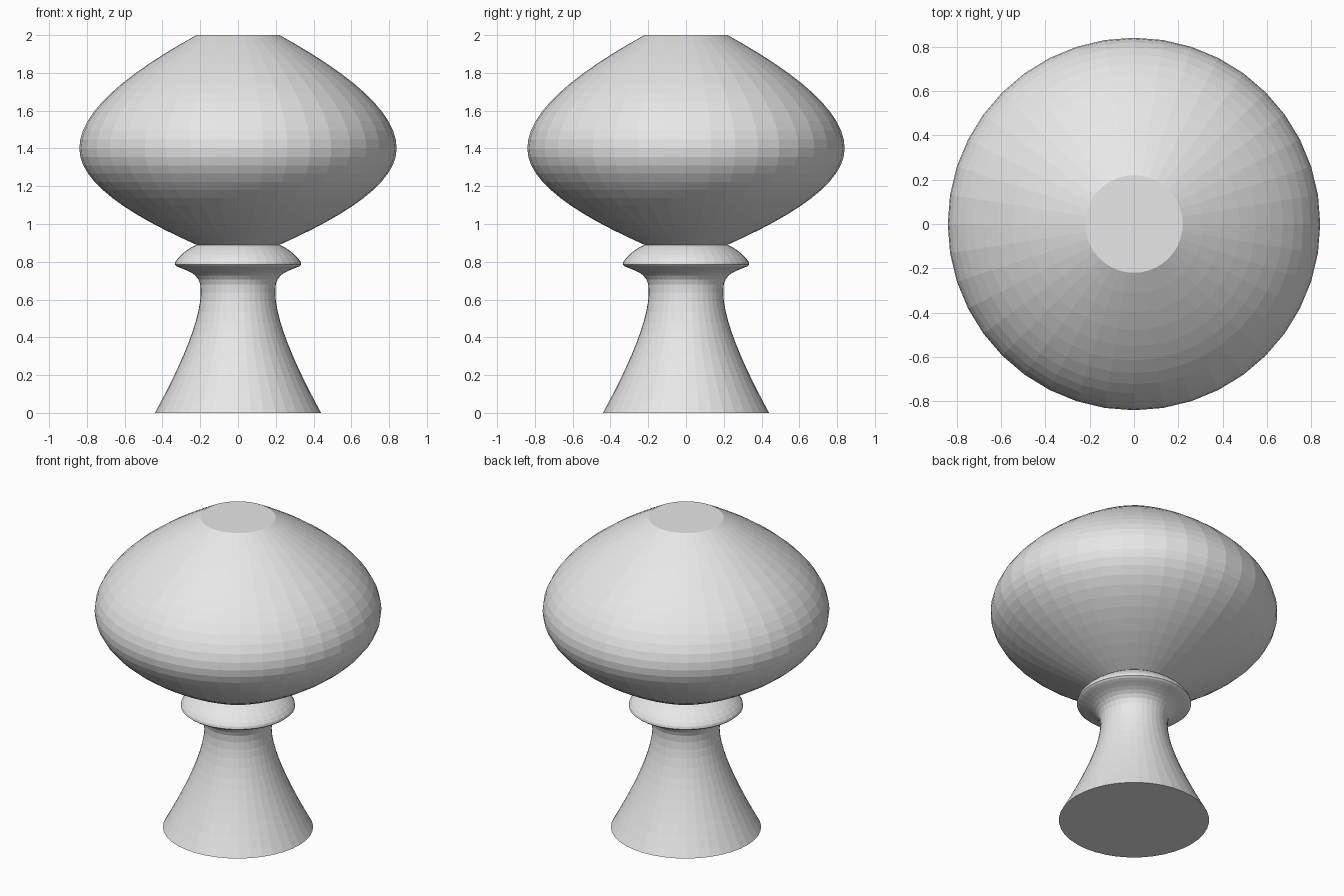
import bpy
import bmesh
from math import cos, sin, tau
from mathutils import Vector
from mathutils.geometry import interpolate_bezier

SIDES = 40

cube = bpy.data.objects.get("Cube")
if cube:
    bpy.data.objects.remove(cube, do_unlink=True)

grey = bpy.data.materials.new("plain_grey")
grey.use_nodes = True
grey.diffuse_color = (0.8, 0.8, 0.8, 1)
grey.node_tree.nodes["Principled BSDF"].inputs["Base Color"].default_value = (0.8, 0.8, 0.8, 1)


def profile(*segments):
    """Join bezier segments (four radius/height pairs and a step count)."""
    points = []
    for a, b, c, d, steps in segments:
        curve = interpolate_bezier(*(Vector((r, 0, z)) for r, z in (a, b, c, d)), steps + 1)
        points += curve[1:] if points else curve
    return points


def lathe(name, points):
    """Turn a profile around z and cap both ends, with flat faces."""
    bm = bmesh.new()
    rings = [[bm.verts.new((p.x * cos(tau * i / SIDES), p.x * sin(tau * i / SIDES), p.z))
              for i in range(SIDES)] for p in points]
    for low, high in zip(rings, rings[1:]):
        for i in range(SIDES):
            j = (i + 1) % SIDES
            bm.faces.new((low[i], low[j], high[j], high[i]))
    bm.faces.new(rings[0][::-1])
    bm.faces.new(rings[-1])
    bmesh.ops.recalc_face_normals(bm, faces=bm.faces)
    mesh = bpy.data.meshes.new(name)
    bm.to_mesh(mesh)
    bm.free()
    mesh.materials.append(grey)
    obj = bpy.data.objects.new(name, mesh)
    bpy.context.collection.objects.link(obj)


# Flared foot, narrow neck and rounded collar
lathe("foot_and_collar", profile(
    ((0.44, 0), (0.32, 0.22), (0.175, 0.52), (0.2, 0.68), 12),
    ((0.2, 0.68), (0.215, 0.76), (0.32, 0.76), (0.335, 0.785), 8),
    ((0.335, 0.785), (0.34, 0.81), (0.27, 0.87), (0.22, 0.89), 6)))

# Wide bulb with a flat top
lathe("bulb", profile(
    ((0.22, 0.89), (0.58, 1.05), (0.84, 1.22), (0.84, 1.4), 12),
    ((0.84, 1.4), (0.84, 1.59), (0.6, 1.79), (0.22, 2), 12)))
